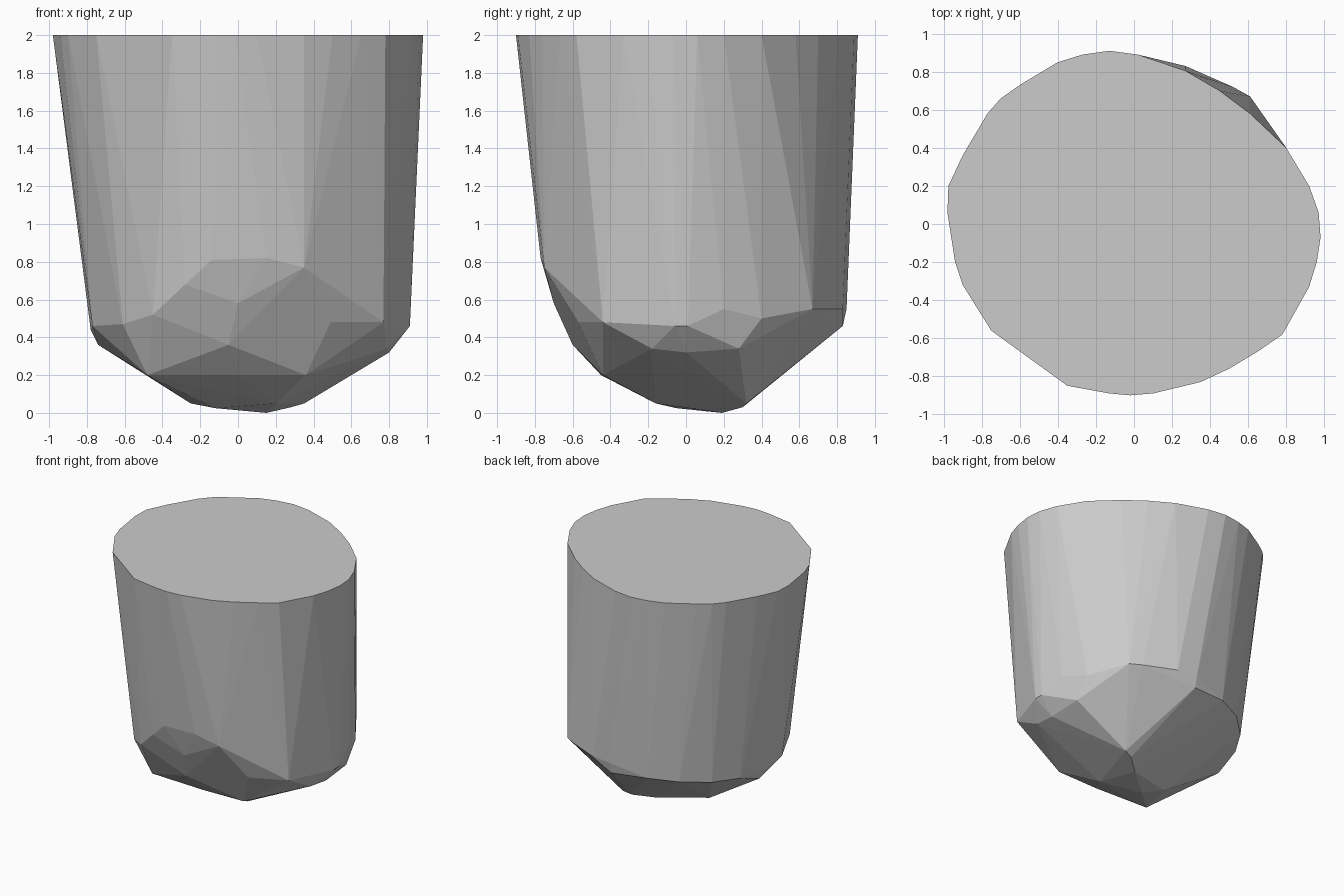
import bpy, bmesh

# Flat top outline at z = 2, anticlockwise from the right
top = [(0.98, -0.07), (0.97, 0.06), (0.92, 0.2), (0.80, 0.4), (0.61, 0.58),
       (0.45, 0.70), (0.27, 0.805), (0.02, 0.89), (-0.13, 0.91), (-0.27, 0.89),
       (-0.4, 0.85), (-0.6, 0.73), (-0.7, 0.66), (-0.77, 0.58), (-0.9, 0.36),
       (-0.975, 0.2), (-0.98, 0.06), (-0.94, -0.2), (-0.9, -0.32), (-0.75, -0.56),
       (-0.35, -0.85), (-0.13, -0.89), (-0.02, -0.9), (0.1, -0.89), (0.35, -0.83),
       (0.5, -0.76), (0.65, -0.67), (0.78, -0.58), (0.92, -0.33), (0.96, -0.2)]

# Lower shoulder where the side walls end
shoulder = [(0.91, -0.06, 0.46), (0.91, 0.01, 0.46), (0.87, 0.2, 0.55),
            (0.79, 0.40, 0.5), (0.61, 0.67, 0.55), (0.52, 0.72, 0.55),
            (0.27, 0.83, 0.55), (0.1, 0.85, 0.55), (0.1, 0.83, 0.46),
            (-0.2, 0.79, 0.48), (-0.42, 0.69, 0.47), (-0.6, 0.52, 0.45),
            (-0.72, 0.32, 0.44), (-0.78, 0.08, 0.44), (-0.77, -0.15, 0.46),
            (-0.61, -0.48, 0.47), (-0.45, -0.62, 0.52), (-0.28, -0.71, 0.68),
            (-0.14, -0.76, 0.81), (0.15, -0.77, 0.82), (0.35, -0.75, 0.77),
            (0.49, -0.57, 0.48), (0.77, -0.44, 0.48)]

# Rounded underside
underside = [(0.79, -0.18, 0.34), (0.8, 0.0, 0.32), (0.79, 0.28, 0.34),
             (-0.74, 0.1, 0.36), (-0.48, -0.43, 0.2), (0.0, -0.45, 0.2),
             (0.36, -0.44, 0.2), (-0.05, -0.6, 0.36), (0.0, -0.7, 0.58),
             (0.35, 0.32, 0.05), (0.28, 0.3, 0.03), (0.15, 0.19, 0.0),
             (-0.12, -0.05, 0.025), (-0.25, 0.05, 0.05), (0.2, -0.16, 0.05)]

# Solid skin wrapped around the outlines
bm = bmesh.new()
for p in [(x, y, 2.0) for x, y in top] + shoulder + underside:
    bm.verts.new(p)
hull = bmesh.ops.convex_hull(bm, input=bm.verts)
loose = [v for v in bm.verts if not v.link_faces]
bmesh.ops.delete(bm, geom=loose, context='VERTS')
bmesh.ops.dissolve_limit(bm, angle_limit=0.01, verts=bm.verts, edges=bm.edges)
bmesh.ops.recalc_face_normals(bm, faces=bm.faces)

mesh = bpy.data.meshes.new("faceted_body")
bm.to_mesh(mesh)
bm.free()
body = bpy.data.objects.new("faceted_body", mesh)
bpy.context.collection.objects.link(body)
